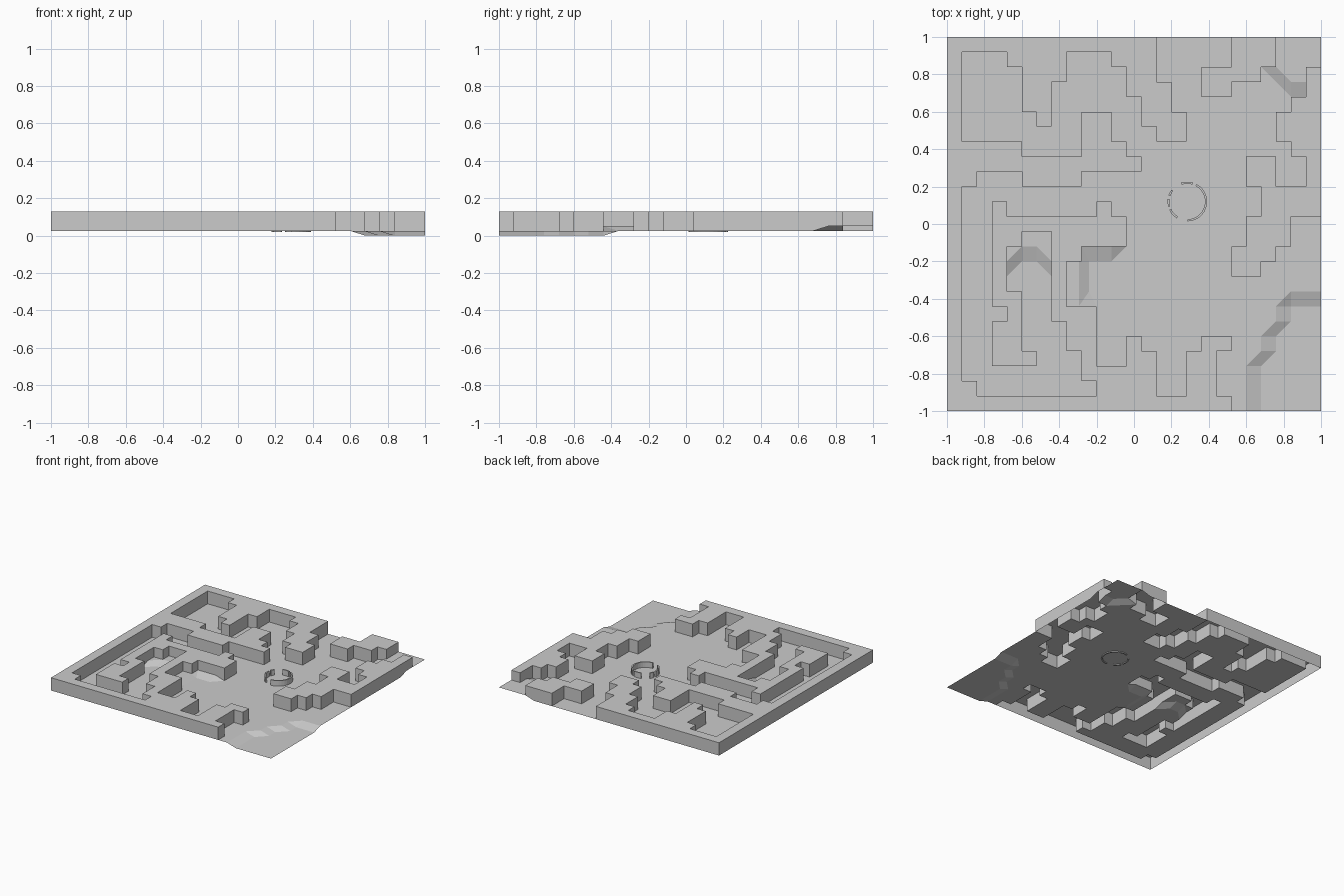
import bpy, bmesh, math

if "Cube" in bpy.data.objects:
    bpy.data.objects.remove(bpy.data.objects["Cube"])

N, S = 25, 0.08
FLOOR, RAISED, TOP = 0.025, 0.05, 0.13

# Tile plan, north row first: # = rock wall, . = open floor
PLAN = [
    "##############.....###...",
    "#...####...###.....###...",
    "#....###....##...####...#",
    "#....##.....###..##.....#",
    "#....##......##........##",
    "#.....#..##..###......###",
    "#........##...##......###",
    "#####....###...........##",
    "#############.......##..#",
    "##...####...........##..#",
    "#....................####",
    "#..#......#..........####",
    "#..#########........###..",
    "#..##..#####........###..",
    "#..#...##..........###...",
    "#..#...#...........##....",
    "#..#...#.................",
    "#..##..#.................",
    "#...#..###...............",
    "#..##...##...............",
    "#..##...##..#....##......",
    "#..###...#..##..##.......",
    "#........#####..##.......",
    "##........####..##.......",
    "###################......",
]


def wall(c, r):
    return 0 <= c < N and 0 <= r < N and PLAN[r][c] == "#"


def height(c, r):
    """Ground height at a grid corner (column c, row r from the north)."""
    # sunken south-east basin
    if r >= 18 and c >= (23 if r <= 19 else 22 if r <= 21 else 21):
        return 0.0
    # raised north-east corner
    if (r <= 2 and c >= 22) or (r == 3 and c >= 23):
        return RAISED
    # raised end of the inner room
    if 4 <= c <= 7 and 13 <= r <= 15 and (r < 15 or c in (4, 7)):
        return RAISED
    # raised alcove
    if (8 <= c <= 9 and 14 <= r <= 18) or (r == 14 and 8 <= c <= 11):
        return RAISED
    return FLOOR


def pos(c, r, z):
    x, y = -1 + c * S, 1 - r * S
    if c == 9 and 15 <= r <= 18:       # softened alcove step
        x -= 0.015
    if c == 10 and 15 <= r <= 17 and z < TOP:
        x -= 0.04
    return (x, y, z)


def finish(bm, name, dissolve=True):
    bmesh.ops.remove_doubles(bm, verts=bm.verts, dist=1e-5)
    if dissolve:
        bmesh.ops.dissolve_limit(bm, angle_limit=0.01, verts=bm.verts, edges=bm.edges)
    me = bpy.data.meshes.new(name)
    bm.to_mesh(me)
    bm.free()
    ob = bpy.data.objects.new(name, me)
    bpy.context.collection.objects.link(ob)
    return ob


def quad(bm, pts):
    return bm.faces.new([bm.verts.new(p) for p in pts])


ground, rock = bmesh.new(), bmesh.new()
for r in range(N):
    for c in range(N):
        # corners counter-clockwise from the south-west
        cs = [(c, r + 1), (c + 1, r + 1), (c + 1, r), (c, r)]
        if not wall(c, r):
            f = quad(ground, [pos(*k, height(*k)) for k in cs])
            bmesh.ops.triangulate(ground, faces=[f])
            continue
        top = [(-1 + a * S, 1 - b * S, TOP) for a, b in cs]
        quad(rock, top)
        # vertical sides where the rock meets floor or the map border
        for i, (dc, dr) in enumerate([(0, 1), (1, 0), (0, -1), (-1, 0)]):
            if not wall(c + dc, r + dr):
                j = (i + 1) % 4
                lo = [(top[k][0], top[k][1], height(*cs[k])) for k in (i, j)]
                quad(rock, [lo[0], lo[1], top[j], top[i]])
finish(ground, "cave_floor")
finish(rock, "cave_walls")

# Broken ring of low curved stones: start and end angle of each piece
ring = bmesh.new()
for a0, a1 in [(73, 108), (-90, 62), (143, 162), (172, 195), (205, 238)]:
    n = max(2, round((a1 - a0) / 12))
    loops = []
    for i in range(n + 1):
        a = math.radians(a0 + (a1 - a0) * i / n)
        loops.append([ring.verts.new((0.285 + q * math.cos(a), 0.12 + q * math.sin(a), z))
                      for q, z in [(0.095, 0.018), (0.106, 0.018), (0.106, 0.07), (0.095, 0.07)]])
    for p, q in zip(loops, loops[1:]):
        for k in range(4):
            ring.faces.new([p[k], p[(k + 1) % 4], q[(k + 1) % 4], q[k]])
    ring.faces.new(loops[0])
    ring.faces.new(loops[-1])
bmesh.ops.recalc_face_normals(ring, faces=ring.faces)
finish(ring, "stone_ring", False)
